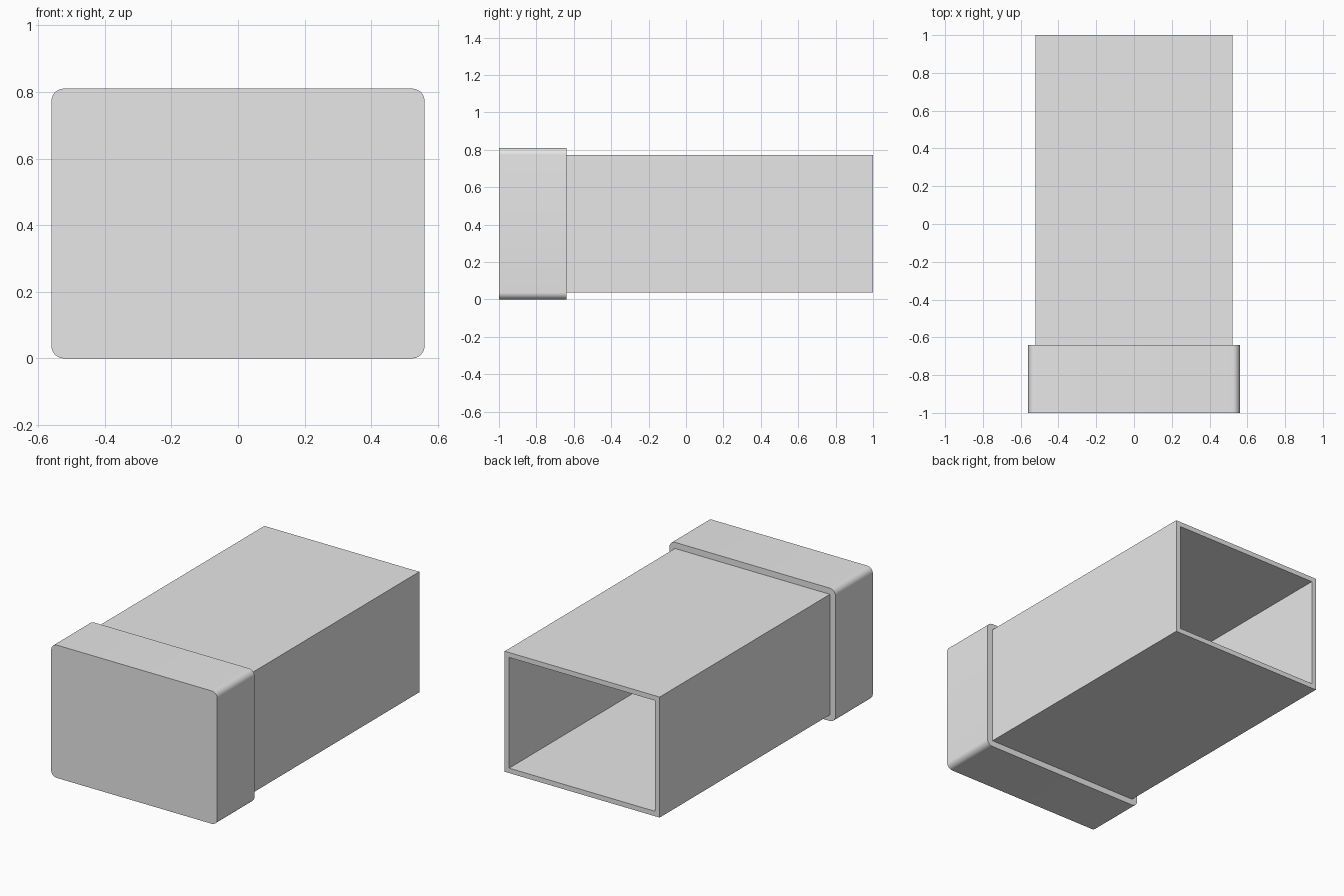
import bpy
import bmesh
from math import radians
from mathutils import Matrix, Vector

cube = bpy.data.objects.get("Cube")
if cube:
    bpy.data.objects.remove(cube, do_unlink=True)

CAP_W, CAP_H = 1.12, 0.81
CAP_WALL = 0.0375
TUBE_WALL = 0.03
CENTRE_Z = CAP_H / 2

grey = bpy.data.materials.new("light_grey")
grey.use_nodes = True
colour = (0.8, 0.8, 0.8, 1)
grey.diffuse_color = colour
grey.node_tree.nodes["Principled BSDF"].inputs["Base Color"].default_value = colour


def new_box(width, height, front, back):
    """Box spanning front to back along y, centred on the shared axis."""
    bm = bmesh.new()
    place = Matrix.Translation((0, (front + back) / 2, CENTRE_Z))
    size = Matrix.Diagonal((width, back - front, height, 1))
    bmesh.ops.create_cube(bm, size=1, matrix=place @ size)
    bm.normal_update()
    return bm


def inset_end(bm, side, wall):
    """Inset the end facing side * y and return the inner face."""
    face = max(bm.faces, key=lambda f: f.normal.y * side)
    bmesh.ops.inset_region(bm, faces=[face], thickness=wall, use_even_offset=True)
    return face


def finish(bm, name):
    bmesh.ops.recalc_face_normals(bm, faces=bm.faces)
    mesh = bpy.data.meshes.new(name)
    bm.to_mesh(mesh)
    bm.free()
    mesh.materials.append(grey)
    obj = bpy.data.objects.new(name, mesh)
    bpy.context.collection.objects.link(obj)
    bpy.ops.object.select_all(action="DESELECT")
    obj.select_set(True)
    bpy.context.view_layer.objects.active = obj
    bpy.ops.object.shade_smooth_by_angle(angle=radians(30))
    return obj


# Rectangular tube, open from end to end
bm = new_box(CAP_W - 2 * CAP_WALL, CAP_H - 2 * CAP_WALL, -1 + CAP_WALL, 1)
ends = [inset_end(bm, side, TUBE_WALL) for side in (-1, 1)]
rims = [e for f in ends for e in f.edges]
bmesh.ops.delete(bm, geom=ends, context="FACES_ONLY")
bmesh.ops.bridge_loops(bm, edges=rims)
finish(bm, "tube")

# End cap: closed front, hollow back, rounded long edges
bm = new_box(CAP_W, CAP_H, -1, -0.64)
long_edges = [e for e in bm.edges
              if abs(e.verts[0].co.y - e.verts[1].co.y) > 0.1]
socket = inset_end(bm, 1, CAP_WALL)
pushed = bmesh.ops.extrude_discrete_faces(bm, faces=[socket])["faces"][0]
bmesh.ops.translate(bm, verts=pushed.verts,
                    vec=Vector((0, -0.36 + CAP_WALL, 0)))
bmesh.ops.bevel(bm, geom=long_edges, offset=CAP_WALL, offset_type="OFFSET",
                segments=8, profile=0.5, affect="EDGES", clamp_overlap=False)
bmesh.ops.remove_doubles(bm, verts=bm.verts, dist=0.0001)
finish(bm, "end_cap")
